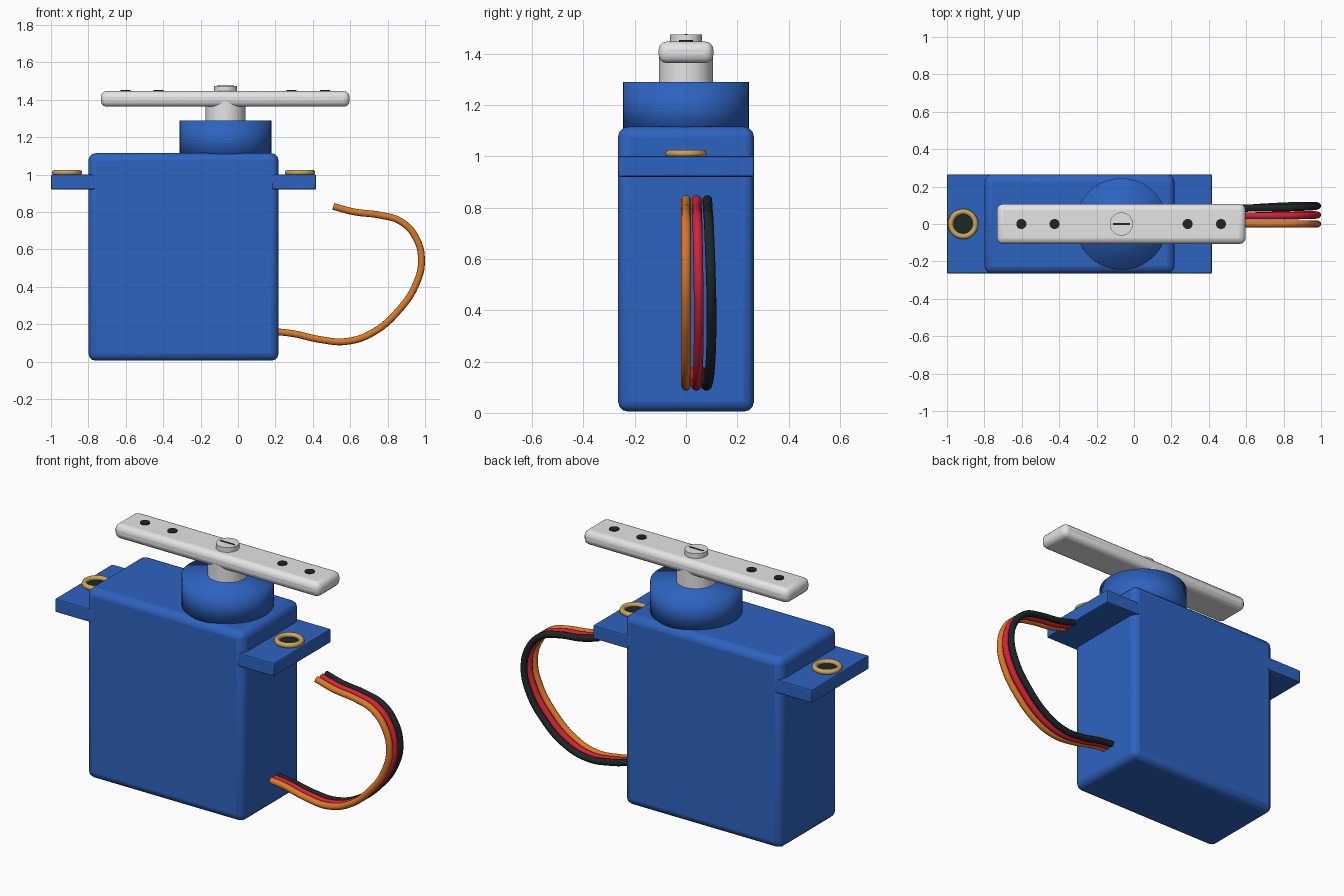
import bpy, math

if "Cube" in bpy.data.objects:
    bpy.data.objects.remove(bpy.data.objects["Cube"])


def mat(name, rgb):
    m = bpy.data.materials.new(name)
    m.diffuse_color = (*rgb, 1)
    m.use_nodes = True
    m.node_tree.nodes["Principled BSDF"].inputs["Base Color"].default_value = m.diffuse_color
    return m


BLUE = mat("blue plastic", (0.027, 0.125, 0.53))
WHITE = mat("white nylon", (0.78, 0.78, 0.78))
BLACK = mat("black", (0.012, 0.02, 0.021))
BRASS = mat("brass", (0.60, 0.38, 0.10))
ORANGE = mat("orange wire", (0.72, 0.19, 0.018))
RED = mat("red wire", (0.67, 0.016, 0.035))


def finish(name, m, angle=35):
    o = bpy.context.object
    o.name = name
    o.data.materials.append(m)
    bpy.ops.object.shade_smooth_by_angle(angle=math.radians(angle))
    return o


def box(name, x, y, z, m, bevel=0, segments=3):
    """Bevelled box given by (min, max) ranges."""
    bpy.ops.mesh.primitive_cube_add(size=1, location=[sum(r) / 2 for r in (x, y, z)])
    bpy.context.object.scale = [r[1] - r[0] for r in (x, y, z)]
    bpy.ops.object.transform_apply(location=False, rotation=False, scale=True)
    o = finish(name, m)
    if bevel:
        b = o.modifiers.new("bevel", 'BEVEL')
        b.width, b.segments = bevel, segments
        bpy.ops.object.modifier_apply(modifier=b.name)
        bpy.ops.object.shade_smooth_by_angle(angle=math.radians(35))
    return o


def cyl(name, x, r, z0, z1, m, verts=48, angle=35):
    bpy.ops.mesh.primitive_cylinder_add(vertices=verts, radius=r, depth=z1 - z0,
                                        location=(x, 0, (z0 + z1) / 2))
    return finish(name, m, angle)


# Case and mounting ears
W = 0.265
box("case", (-0.80, 0.217), (-W, W), (0.005, 1.115), BLUE, 0.04)
box("ear_left", (-1.0, -0.76), (-W, W), (0.92, 1.0), BLUE, 0.008, 2)
box("ear_right", (0.18, 0.418), (-W, W), (0.92, 1.0), BLUE, 0.008, 2)

# Screw eyelets on the ears
for side, x in (("left", -0.914), ("right", 0.332)):
    bpy.ops.mesh.primitive_torus_add(location=(x, 0, 1.011), major_radius=0.066,
                                     minor_radius=0.015, major_segments=40, minor_segments=10)
    finish("eyelet_" + side, BRASS, 60)
    cyl("screw_hole_" + side, x, 0.058, 0.998, 1.006, BLACK, 32)

# Gear tower and output shaft, softly shaded across the rim
AX = -0.067
cyl("gear_tower", AX, 0.245, 1.08, 1.29, BLUE, 64, 180)
cyl("output_shaft", AX, 0.106, 1.27, 1.39, WHITE)

# Horn with holes and a slotted screw
box("horn", (-0.733, 0.597), (-0.107, 0.107), (1.363, 1.447), WHITE, 0.032)
for i, x in enumerate((-0.602, -0.425, 0.287, 0.465)):
    cyl("horn_hole_%d" % i, x, 0.027, 1.444, 1.452, BLACK, 24)
cyl("horn_screw", AX, 0.062, 1.44, 1.475, WHITE, 32)
box("screw_slot", (AX - 0.045, AX + 0.045), (-0.005, 0.005), (1.471, 1.477), BLACK)

# Three-wire lead looping out of the side: (x, z, sideways spread)
PATH = [(0.19, 0.162, 0.7), (0.30, 0.149, 0.72), (0.44, 0.118, 0.8), (0.58, 0.108, 0.9),
        (0.72, 0.155, 1.0), (0.86, 0.275, 1.07), (0.95, 0.41, 1.08), (0.981, 0.54, 1.05),
        (0.95, 0.665, 1.0), (0.87, 0.75, 0.96), (0.76, 0.783, 0.93),
        (0.62, 0.801, 0.92), (0.51, 0.83, 0.9)]
for i, (name, m) in enumerate((("orange", ORANGE), ("red", RED), ("black", BLACK))):
    c = bpy.data.curves.new("wire_" + name, 'CURVE')
    c.dimensions = '3D'
    c.bevel_depth, c.bevel_resolution, c.resolution_u = 0.019, 3, 6
    c.use_fill_caps = True
    s = c.splines.new('BEZIER')
    s.bezier_points.add(len(PATH) - 1)
    for p, (x, z, k) in zip(s.bezier_points, PATH):
        p.co = (x, i * 0.046 * k, z)
        p.handle_left_type = p.handle_right_type = 'AUTO'
    o = bpy.data.objects.new("wire_" + name, c)
    c.materials.append(m)
    bpy.context.collection.objects.link(o)
